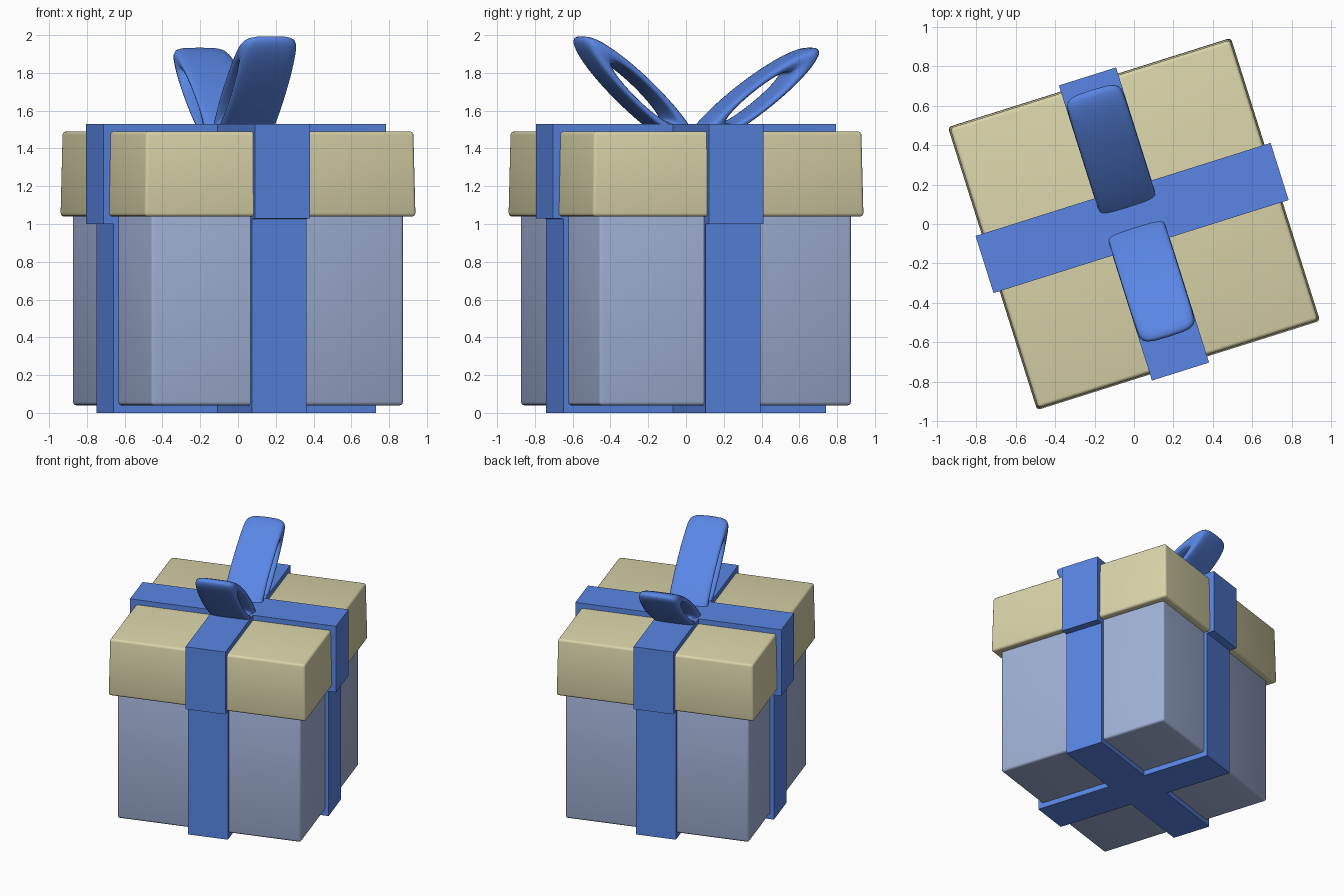
import bpy, bmesh, math
from mathutils import Matrix

if "Cube" in bpy.data.objects:
    bpy.data.objects.remove(bpy.data.objects["Cube"])

TURN = Matrix.Rotation(math.radians(17.5), 4, 'Z')  # whole gift is turned


def material(name, rgb):
    m = bpy.data.materials.new(name)
    m.diffuse_color = (*rgb, 1)
    m.use_nodes = True
    m.node_tree.nodes["Principled BSDF"].inputs["Base Color"].default_value = m.diffuse_color
    return m


BOX = material("box_blue", (0.36, 0.45, 0.68))
LID = material("lid_cream", (0.70, 0.66, 0.40))
RIBBON = material("ribbon_blue", (0.10, 0.24, 0.78))


def finish(name, bm, mat, smooth=None):
    bmesh.ops.recalc_face_normals(bm, faces=bm.faces)
    bm.transform(TURN)
    me = bpy.data.meshes.new(name)
    bm.to_mesh(me)
    bm.free()
    ob = bpy.data.objects.new(name, me)
    bpy.context.collection.objects.link(ob)
    me.materials.append(mat)
    if smooth:
        bpy.ops.object.select_all(action='DESELECT')
        ob.select_set(True)
        bpy.context.view_layer.objects.active = ob
        bpy.ops.object.shade_smooth_by_angle(angle=math.radians(smooth))
    return ob


def soft_block(name, low, high, z0, z1, mat):
    """Square block, half width low at the base and high at the top."""
    bm = bmesh.new()
    bmesh.ops.create_cube(bm, size=2)
    for v in bm.verts:
        h = high if v.co.z > 0 else low
        v.co = (v.co.x * h, v.co.y * h, z1 if v.co.z > 0 else z0)
    bmesh.ops.bevel(bm, geom=bm.edges[:], offset=0.018, segments=3,
                    profile=0.5, affect='EDGES')
    return finish(name, bm, mat, 40)


def ribbon_cross(name, reach, z0, z1, y_end_z0):
    """Plus-shaped prism wrapping the box; the ends along y may start higher."""
    w, a, b, r = 0.152, -0.12, 0.184, reach
    plan = [(-w, -r), (w, -r), (w, a), (r, a), (r, b), (w, b),
            (w, r), (-w, r), (-w, b), (-r, b), (-r, a), (-w, a)]
    bm = bmesh.new()
    low = [bm.verts.new((x, y, y_end_z0 if abs(y) > 0.5 else z0)) for x, y in plan]
    top = [bm.verts.new((x, y, z1)) for x, y in plan]
    n = len(plan)
    # middle square plus four arms on both ends
    for ring in (low, top):
        for ids in ((2, 5, 8, 11), (0, 1, 2, 11), (2, 3, 4, 5),
                    (5, 6, 7, 8), (8, 9, 10, 11)):
            bm.faces.new([ring[i] for i in ids])
    for i in range(n):
        j = (i + 1) % n
        bm.faces.new((low[i], low[j], top[j], top[i]))
    return finish(name, bm, RIBBON)


def bow_loop(name, side, cy, cz, tilt, length, thick, half_width=0.15):
    """Stretched torus with a squarish tube, leaning out along y."""
    bm = bmesh.new()
    n, m, r, e = 40, 20, 0.33, 0.55
    c, s = math.cos(math.radians(tilt)), math.sin(math.radians(tilt))
    power = lambda t: math.copysign(abs(t) ** e, t)
    rings = []
    for i in range(n):
        u = math.tau * i / n
        ring = []
        for k in range(m):
            t = math.tau * k / m
            d = 1 + r * power(math.cos(t))
            x = half_width * power(math.sin(t))
            p, q = length * d * math.cos(u), thick * d * math.sin(u)
            ring.append(bm.verts.new((x, side * (cy + p * c - q * s),
                                      cz + p * s + q * c)))
        rings.append(ring)
    for i in range(n):
        a, b = rings[i], rings[(i + 1) % n]
        for k in range(m):
            l = (k + 1) % m
            bm.faces.new((a[k], a[l], b[l], b[k]))
    return finish(name, bm, RIBBON, 80)


# box and lid
soft_block("box", 0.70, 0.70, 0.04, 1.10, BOX)
soft_block("lid", 0.753, 0.744, 1.04, 1.49, LID)

# ribbons around the box and over the lid
ribbon_cross("box_ribbon", 0.728, 0.0, 1.06, 0.0)
ribbon_cross("lid_ribbon", 0.785, 1.0, 1.53, 1.03)

# bow
bow_loop("bow_loop_front", -1, 0.28, 1.695, 43, 0.323, 0.06)
bow_loop("bow_loop_back", 1, 0.367, 1.668, 37, 0.323, 0.06)
